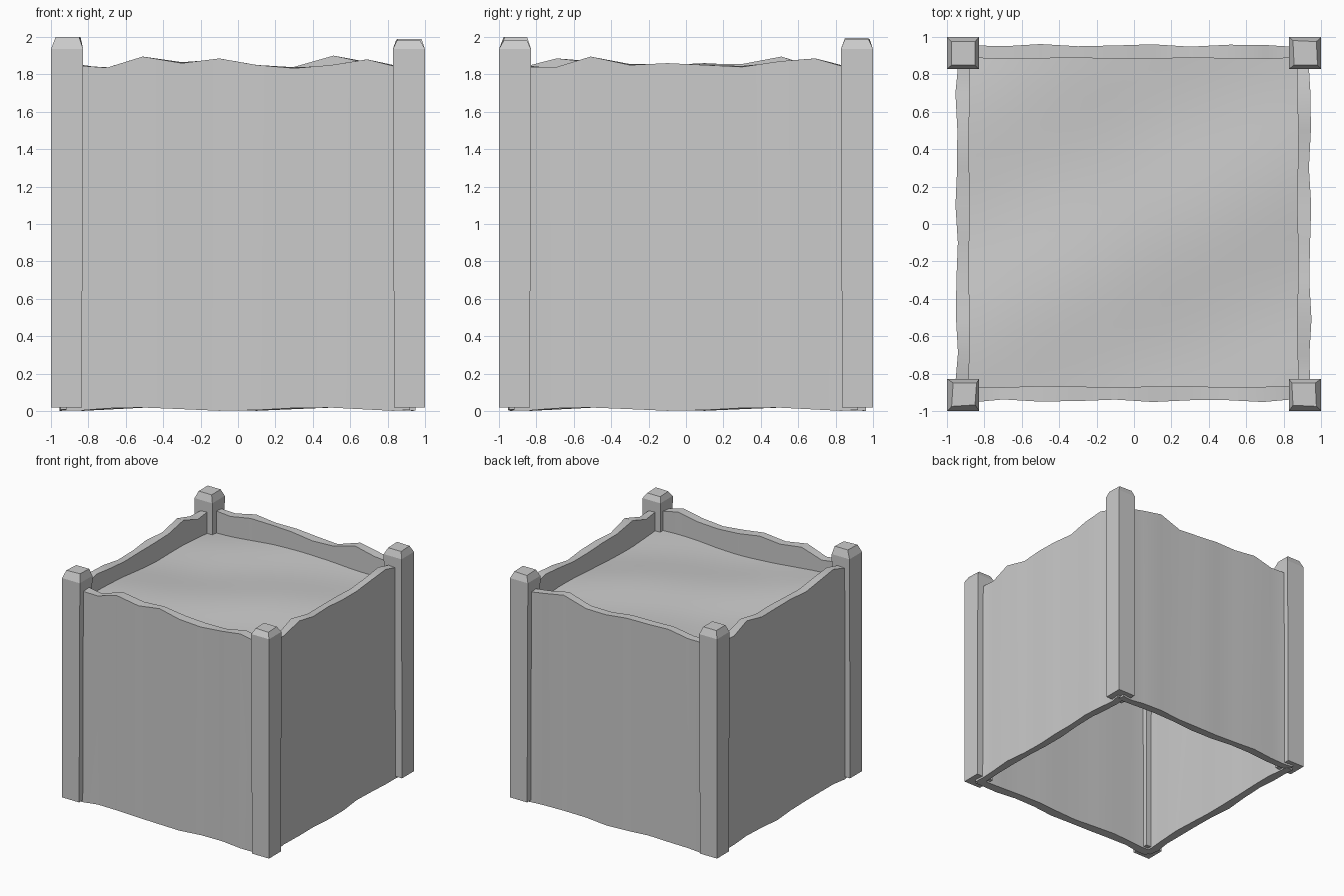
import bpy, bmesh, math
from mathutils import Matrix

if "Cube" in bpy.data.objects:
    bpy.data.objects.remove(bpy.data.objects["Cube"])


def finish(name, bm, smooth=False):
    bmesh.ops.recalc_face_normals(bm, faces=bm.faces)
    me = bpy.data.meshes.new(name)
    bm.to_mesh(me)
    bm.free()
    ob = bpy.data.objects.new(name, me)
    bpy.context.collection.objects.link(ob)
    if smooth:
        bpy.ops.object.select_all(action='DESELECT')
        ob.select_set(True)
        bpy.context.view_layer.objects.active = ob
        bpy.ops.object.shade_smooth_by_angle(angle=math.radians(30))
    return ob


# Walls: wavy planks, drawn as the front wall and turned round the box
STATIONS = [-0.92, -0.83, -0.7, -0.51, -0.3, -0.1, 0.1, 0.3, 0.5, 0.69, 0.83, 0.92]


def wall(name, turn, tops, outer, inner):
    bm = bmesh.new()
    rings = []
    for i, (x, top) in enumerate(zip(STATIONS, tops)):
        yo = outer - 0.007 * math.sin(2.3 * i + turn)
        yi = inner + 0.004 * math.cos(1.9 * i + turn)
        low = 0.01 + 0.009 * math.sin(1.3 * i + 4.2)
        corners = [(x, yo, low), (x, yo, top),
                   (x, yi, top + 0.006 * math.sin(2.1 * i)), (x, yi, low + 0.003)]
        rings.append([bm.verts.new(c) for c in corners])
    for a, b in zip(rings, rings[1:]):
        for k in range(4):
            n = (k + 1) % 4
            bm.faces.new((a[k], b[k], b[n], a[n]))
    bm.faces.new(rings[0])
    bm.faces.new(rings[-1])
    bm.transform(Matrix.Rotation(turn * math.pi / 2, 4, 'Z'))
    finish(name, bm, True)


front = [1.845, 1.845, 1.836, 1.895, 1.86, 1.885, 1.85, 1.833, 1.85, 1.88, 1.845, 1.845]
side = [1.84, 1.84, 1.837, 1.895, 1.85, 1.86, 1.85, 1.84, 1.87, 1.885, 1.845, 1.845]
back = [1.84, 1.84, 1.865, 1.9, 1.835, 1.84, 1.86, 1.86, 1.875, 1.837, 1.84, 1.84]
wall("front_wall", 0, front, -0.945, -0.87)
wall("right_wall", 1, side, -0.942, -0.875)
wall("back_wall", 2, back, -0.955, -0.885)
wall("left_wall", 3, side, -0.948, -0.88)


# Corner posts: square, with a chamfered cap
def post(name, sx, sy, top, lean):
    bm = bmesh.new()
    levels = [(0.02, 0.0, 0.165), (1.935, 0.0, 0.172), (top, 0.025, 0.15)]
    rings = []
    for j, (z, near, far) in enumerate(levels):
        shift = lean if j == 2 else 0
        pts = [(near, near), (far, near + shift), (far + shift, far), (near + shift, far)]
        rings.append([bm.verts.new((sx * (1 - u), sy * (1 - v), z)) for u, v in pts])
    for a, b in zip(rings, rings[1:]):
        for k in range(4):
            n = (k + 1) % 4
            bm.faces.new((a[k], a[n], b[n], b[k]))
    bm.faces.new(rings[0])
    bm.faces.new(rings[-1])
    finish(name, bm)


post("front_left_post", -1, -1, 2.0, 0.008)
post("front_right_post", 1, -1, 1.98, 0.006)
post("back_right_post", 1, 1, 1.99, -0.006)
post("back_left_post", -1, 1, 1.995, 0.0)

# Soil: a gently rolling sheet inside the walls
bm = bmesh.new()
bmesh.ops.create_grid(bm, x_segments=24, y_segments=24, size=0.9)
for v in bm.verts:
    x, y = v.co.x, v.co.y
    v.co.z = (1.69 + 0.04 * x * y + 0.014 * math.sin(4.5 * x + 2 * y)
              + 0.012 * math.cos(5 * y - 2.5 * x + 0.8))
finish("soil", bm, True)
